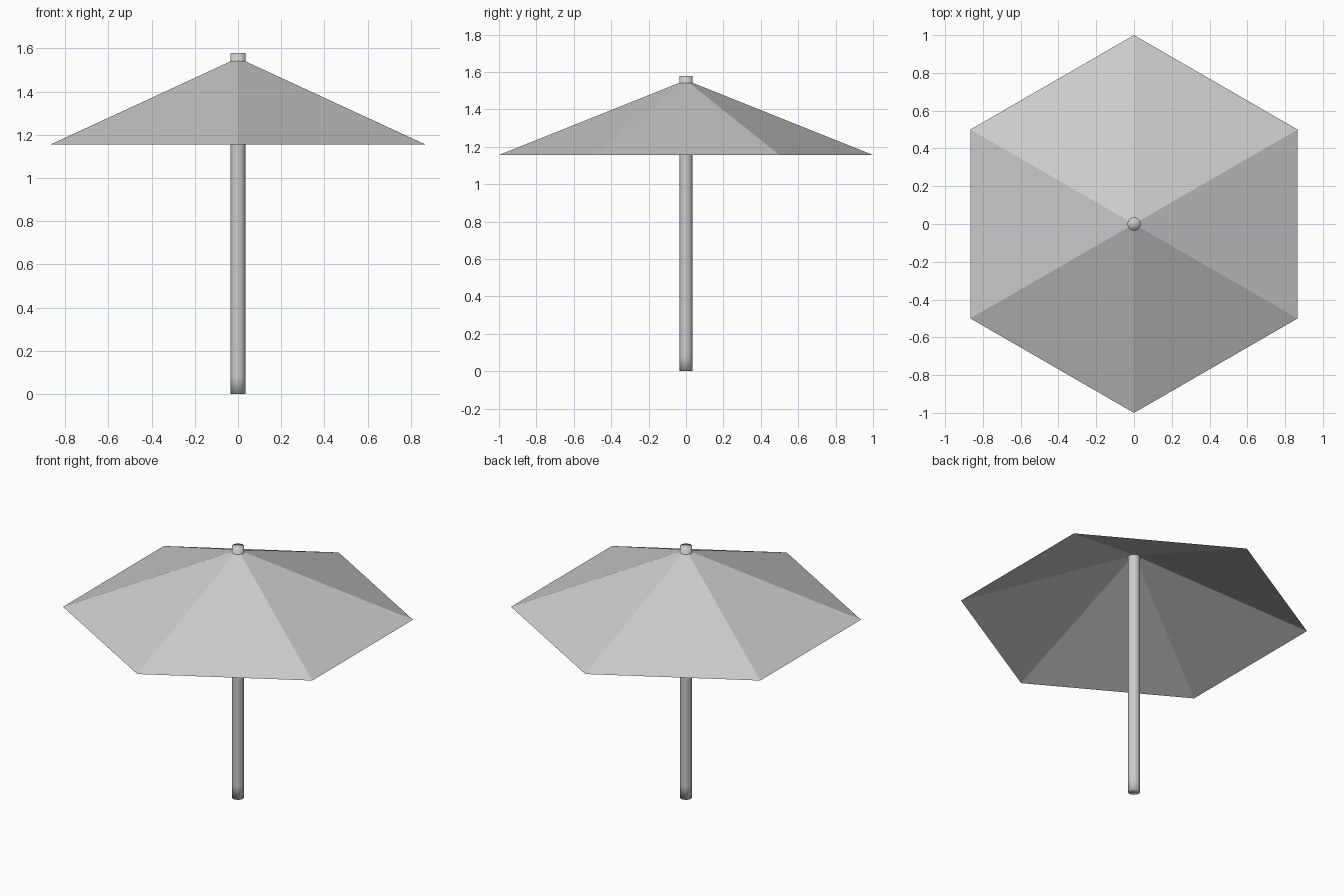
import bpy, bmesh
from math import sin, cos, pi

if "Cube" in bpy.data.objects:
    bpy.data.objects.remove(bpy.data.objects["Cube"])


def make_object(name, bm):
    bmesh.ops.recalc_face_normals(bm, faces=bm.faces)
    mesh = bpy.data.meshes.new(name)
    bm.to_mesh(mesh)
    bm.free()
    obj = bpy.data.objects.new(name, mesh)
    bpy.context.collection.objects.link(obj)
    return obj


def ring(bm, radius, z, sides, start=0.0):
    return [bm.verts.new((radius * cos(start + 2 * pi * i / sides),
                          radius * sin(start + 2 * pi * i / sides), z))
            for i in range(sides)]


# Pole: smooth cylinder with support loops near its softly shaded ends
SIDES = 32
bm = bmesh.new()
rings = [ring(bm, 0.035, z, SIDES) for z in (0.0, 0.08, 1.50, 1.578)]
for low, high in zip(rings, rings[1:]):
    for i in range(SIDES):
        j = (i + 1) % SIDES
        bm.faces.new((low[i], low[j], high[j], high[i]))
bm.faces.new(rings[0][::-1])
bm.faces.new(rings[-1])
for f in bm.faces:
    f.smooth = True
make_object("pole", bm)

# Canopy: open six-sided sheet, flat shaded, corners on the y axis
bm = bmesh.new()
rim = ring(bm, 1.0, 1.156, 6, pi / 2)
apex = bm.verts.new((0, 0, 1.556))
for i in range(6):
    bm.faces.new((rim[i], rim[(i + 1) % 6], apex))
canopy = make_object("canopy", bm)

# Make sure the canopy's outer side faces up
if canopy.data.polygons[0].normal.z < 0:
    canopy.data.flip_normals()
